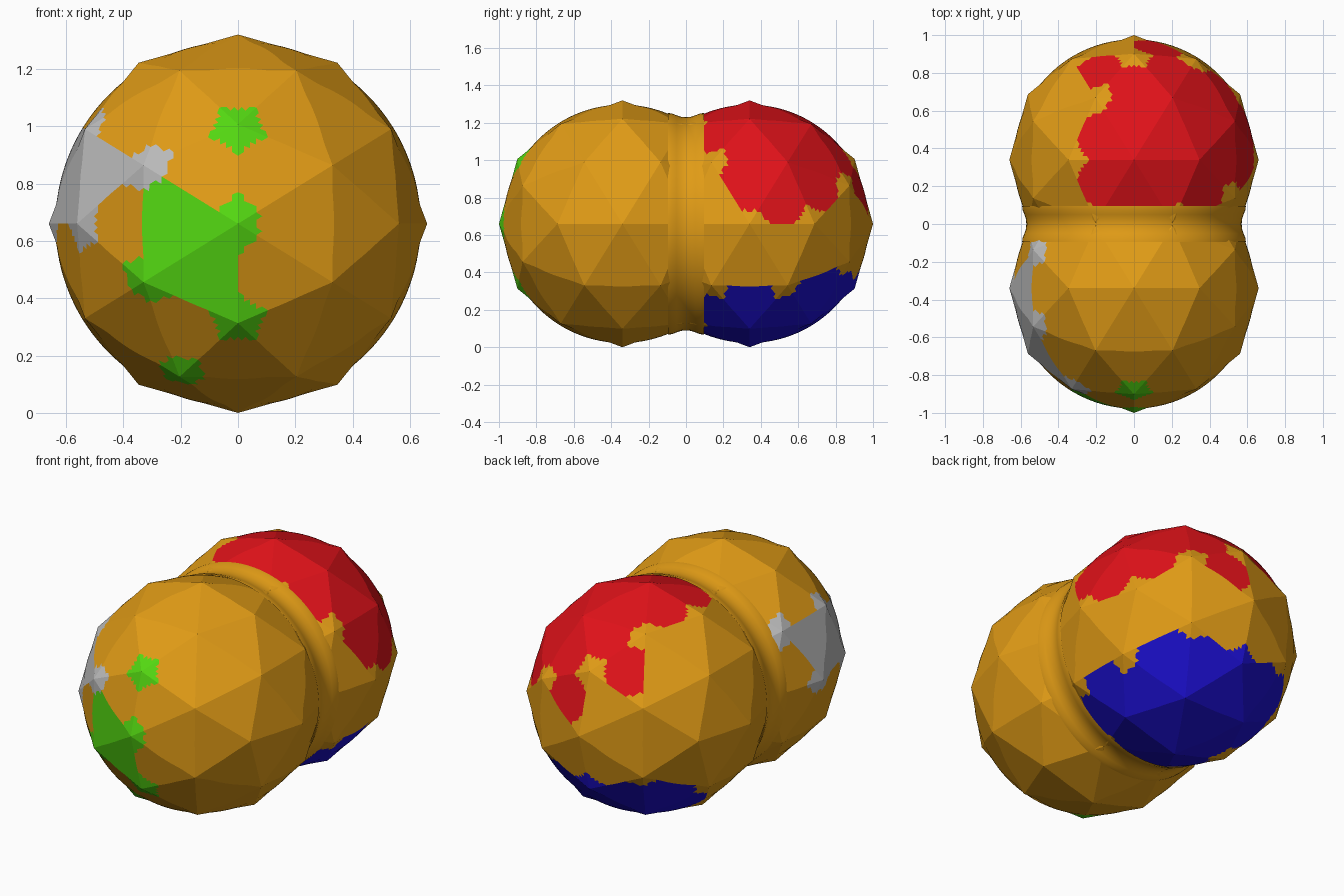
import bpy, bmesh, math
from mathutils import Vector
from mathutils.kdtree import KDTree

if "Cube" in bpy.data.objects:
    bpy.data.objects.remove(bpy.data.objects["Cube"])

R, RS, OFF, H = 0.66, 0.637, 0.34, 0.66   # vertex radius, dome radius, lobe offset, centre height

COLOURS = [("orange", (0.75, 0.33, 0.008)), ("red", (0.75, 0.006, 0.01)), ("blue", (0.012, 0.005, 0.65)),
           ("green", (0.09, 0.7, 0.006)), ("grey", (0.5, 0.5, 0.5))]
mats = []
for n, c in COLOURS:
    m = bpy.data.materials.new(n)
    m.diffuse_color = (*c, 1)
    m.use_nodes = True
    m.node_tree.nodes["Principled BSDF"].inputs["Base Color"].default_value = m.diffuse_color
    mats.append(m)


def icosphere(levels):
    """Unit icosphere whose two-fold axes lie on x, y and z."""
    a, b = 0.525731, 0.850651
    bm = bmesh.new()
    for s in (-1, 1):
        for t in (-1, 1):
            for p in ((0, s * b, t * a), (t * a, 0, s * b), (s * b, t * a, 0)):
                bm.verts.new(p)
    bmesh.ops.convex_hull(bm, input=bm.verts[:])
    for _ in range(levels):
        bmesh.ops.subdivide_edges(bm, edges=bm.edges[:], cuts=1, use_grid_fill=True)
        for v in bm.verts:
            v.co.normalize()
    bmesh.ops.recalc_face_normals(bm, faces=bm.faces[:])
    return bm


def tree(points):
    t = KDTree(len(points))
    for i, p in enumerate(points):
        t.insert(p, i)
    t.balance()
    return t


# Coarse 80-sided body: facet planes and corners
coarse = icosphere(1)
planes = [(f.normal.copy(), f.normal.dot(f.verts[0].co) * R) for f in coarse.faces]
corners = [v.co.copy() for v in coarse.verts]
plane_tree, corner_tree = tree([p[0] for p in planes]), tree(corners)
coarse.free()


def lobe(name, y, patches):
    """Faceted ball with a shallow dome on each facet; patches colour domes and corners."""
    patches = [(i, Vector(d).normalized(), dome, corner) for i, d, dome, corner in patches]

    def pick(p, which):
        for patch in patches:
            if p.dot(patch[1]) > patch[which]:
                return patch[0]
        return 0

    def body(p):
        near = plane_tree.find_n(p, 4)
        return min((planes[i][1] / planes[i][0].dot(p), i) for _, i, _ in near)

    bm = icosphere(5)
    normals = []
    bm.faces.ensure_lookup_table()
    for f in bm.faces:
        c = f.calc_center_median().normalized()
        r, i = body(c)
        normals.append(planes[i][0])
        f.smooth = True
        if r < RS:
            f.material_index = pick(planes[i][0], 2)
        else:
            f.material_index = pick(corners[corner_tree.find(c)[1]], 3)
    for v in bm.verts:
        v.co *= max(RS, body(v.co)[0])
    me = bpy.data.meshes.new(name)
    bm.to_mesh(me)
    bm.free()
    for m in mats:
        me.materials.append(m)
    # every dome keeps the flat shading of its facet
    me.normals_split_custom_set([normals[p.index] for p in me.polygons for _ in p.loop_indices])
    ob = bpy.data.objects.new(name, me)
    ob.location = (0, y, H)
    bpy.context.collection.objects.link(ob)


# (material, direction, dome limit, corner limit)
lobe("front_lobe", -OFF, [(4, (-0.9, -0.33, 0.25), 0.93, 0.72), (3, (-0.33, -0.94, -0.1), 0.97, 0.64)])
lobe("back_lobe", OFF, [(1, (0.4, 0.35, 0.84), 0.62, 0.76), (2, (0.15, 0.35, -0.92), 0.64, 0.78)])

# Smooth waist between the lobes
bm = bmesh.new()
half = [(0.0, 0.57), (0.025, 0.572), (0.05, 0.58), (0.075, 0.59), (0.095, 0.592)]
prof = [(-y, r) for y, r in half[:0:-1]] + half
vs = [bm.verts.new((0, y, r)) for y, r in prof]
es = [bm.edges.new(e) for e in zip(vs, vs[1:])]
bmesh.ops.spin(bm, geom=vs + es, axis=(0, 1, 0), cent=(0, 0, 0), angle=2 * math.pi, steps=96, use_merge=True)
bmesh.ops.remove_doubles(bm, verts=bm.verts[:], dist=1e-4)
bmesh.ops.recalc_face_normals(bm, faces=bm.faces[:])
for f in bm.faces:
    f.smooth = True
    if f.normal.dot(Vector((f.calc_center_median().x, 0, f.calc_center_median().z))) < 0:
        f.normal_flip()
me = bpy.data.meshes.new("waist")
bm.to_mesh(me)
bm.free()
me.materials.append(mats[0])
waist = bpy.data.objects.new("waist", me)
waist.location = (0, 0, H)
bpy.context.collection.objects.link(waist)
